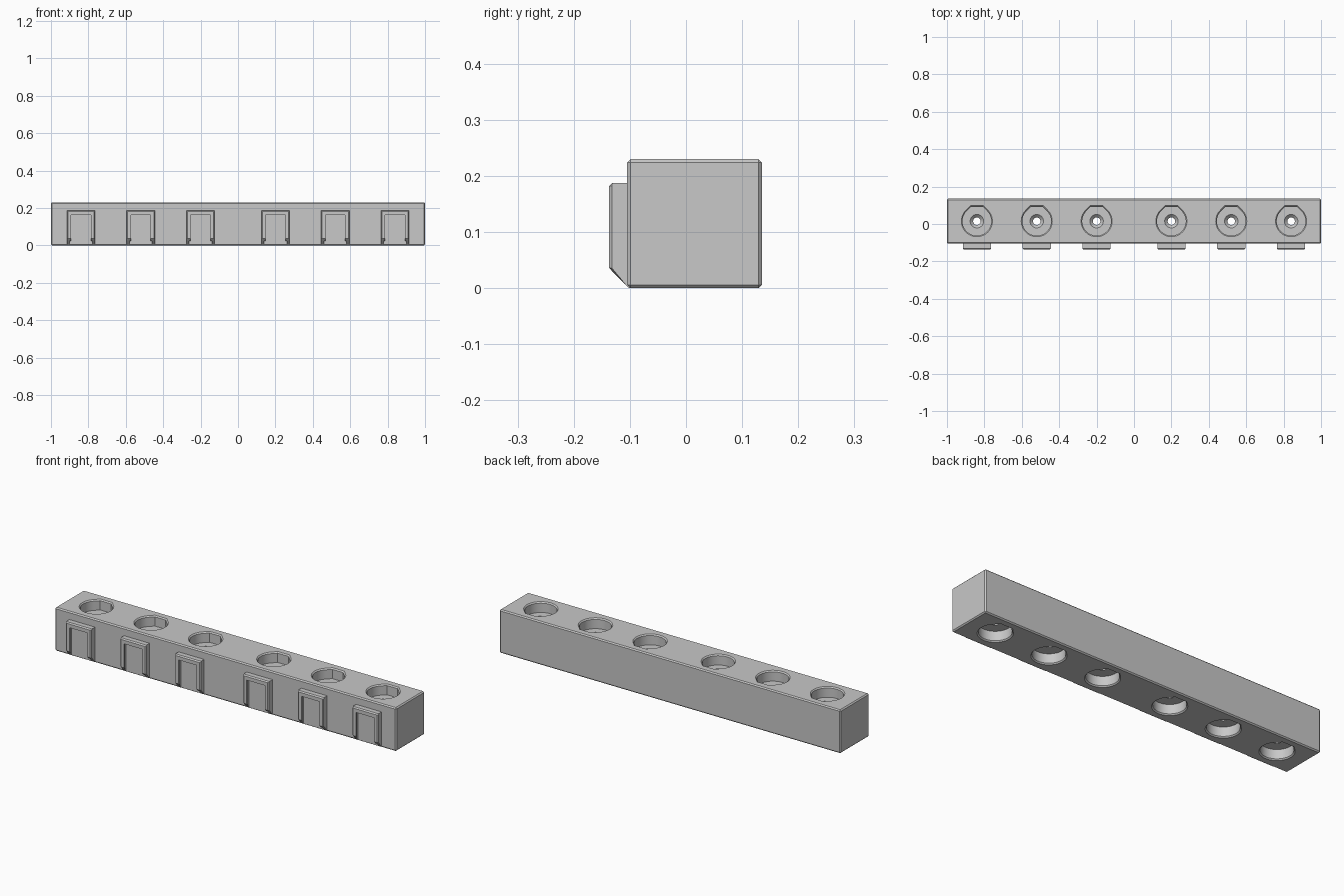
import bpy, bmesh, math

cube = bpy.data.objects.get("Cube")
if cube:
    bpy.data.objects.remove(cube, do_unlink=True)

grey = bpy.data.materials.new("grey plastic")
grey.use_nodes = True
colour = (0.58, 0.58, 0.58, 1)
grey.diffuse_color = colour
grey.node_tree.nodes["Principled BSDF"].inputs["Base Color"].default_value = colour

STATIONS = [s * x for s in (-1, 1) for x in (0.2, 0.52, 0.84)]
FRONT, BACK, HEIGHT = -0.105, 0.135, 0.23
HOLE_Y = 0.015
SEGMENTS = 64


def add_object(name, bm):
    bmesh.ops.recalc_face_normals(bm, faces=bm.faces)
    mesh = bpy.data.meshes.new(name)
    bm.to_mesh(mesh)
    bm.free()
    ob = bpy.data.objects.new(name, mesh)
    bpy.context.collection.objects.link(ob)
    mesh.materials.append(grey)
    return ob


def add_box(bm, lo, hi):
    verts = bmesh.ops.create_cube(bm, size=1)["verts"]
    for v in verts:
        for i in range(3):
            v.co[i] = lo[i] if v.co[i] < 0 else hi[i]
    return verts


def add_loft(bm, rings):
    loops = [[bm.verts.new(p) for p in ring] for ring in rings]
    for a, b in zip(loops, loops[1:]):
        for i in range(len(a)):
            j = (i + 1) % len(a)
            bm.faces.new((a[i], a[j], b[j], b[i]))
    bm.faces.new(loops[0])
    bm.faces.new(loops[-1])


def hole_ring(x, z, radius, flattened):
    """Circle, or a circle with a printable faceted roof on its back side."""
    points = []
    for i in range(SEGMENTS):
        a = 2 * math.pi * i / SEGMENTS
        deg = math.degrees(a)
        r = radius
        if flattened and 45 <= deg <= 135:
            facet = 45 if deg < 67.5 else 90 if deg <= 112.5 else 135
            r = radius / math.cos(math.radians(deg - facet))
        points.append((x + r * math.cos(a), HOLE_Y + r * math.sin(a), z))
    return points


def cut(target, cutter):
    mod = target.modifiers.new("cut", "BOOLEAN")
    mod.operation = "DIFFERENCE"
    mod.solver = "EXACT"
    mod.object = cutter
    bpy.context.view_layer.objects.active = target
    bpy.ops.object.modifier_apply(modifier=mod.name)
    bpy.data.objects.remove(cutter, do_unlink=True)


# Chamfered bar
bm = bmesh.new()
add_box(bm, (-1, FRONT, 0), (1, BACK, HEIGHT))
bmesh.ops.bevel(bm, geom=bm.edges[:], offset=0.006, segments=1, affect="EDGES")
bar = add_object("bar", bm)

# Pockets above and below, joined by a countersunk screw hole
sections = [(HEIGHT + 0.004, 0.087, True), (HEIGHT - 0.006, 0.077, True),
            (HEIGHT - 0.055, 0.077, True), (HEIGHT - 0.055, 0.036, False),
            (HEIGHT - 0.071, 0.02, False), (0.055, 0.02, False),
            (0.055, 0.077, True), (0.006, 0.077, True), (-0.004, 0.087, True)]
bm = bmesh.new()
for x in STATIONS:
    add_loft(bm, [hole_ring(x, *s) for s in sections])
cut(bar, add_object("pocket_cutter", bm))

# Label holders on the front: sloped foot, chamfered rim
profile = [(-0.1, 0.0), (FRONT, 0.003), (-0.137, 0.036), (-0.137, 0.182),
           (-0.131, 0.188), (-0.1, 0.188)]
bm = bmesh.new()
for x in STATIONS:
    add_loft(bm, [[(x + side * 0.075, max(y, limit), z) for y, z in profile]
                  for side, limit in ((-1, -0.132), (-0.93, -0.137),
                                      (0.93, -0.137), (1, -0.132))])
holders = add_object("label_holders", bm)

# Label slot behind a narrow lip
bm = bmesh.new()
for x in STATIONS:
    add_box(bm, (x - 0.061, -0.126, -0.03), (x + 0.061, FRONT - 0.001, 0.171))
cut(holders, add_object("slot_cutter", bm))

# Window in the lip, open at the bottom
bm = bmesh.new()
for x in STATIONS:
    add_box(bm, (x - 0.053, -0.15, -0.03), (x + 0.053, FRONT - 0.001, 0.163))
cut(holders, add_object("window_cutter", bm))

# Smooth round walls, crisp edges
for ob in (bar, holders):
    bpy.ops.object.select_all(action="DESELECT")
    ob.select_set(True)
    bpy.context.view_layer.objects.active = ob
    bpy.ops.object.shade_smooth_by_angle(angle=math.radians(30))
